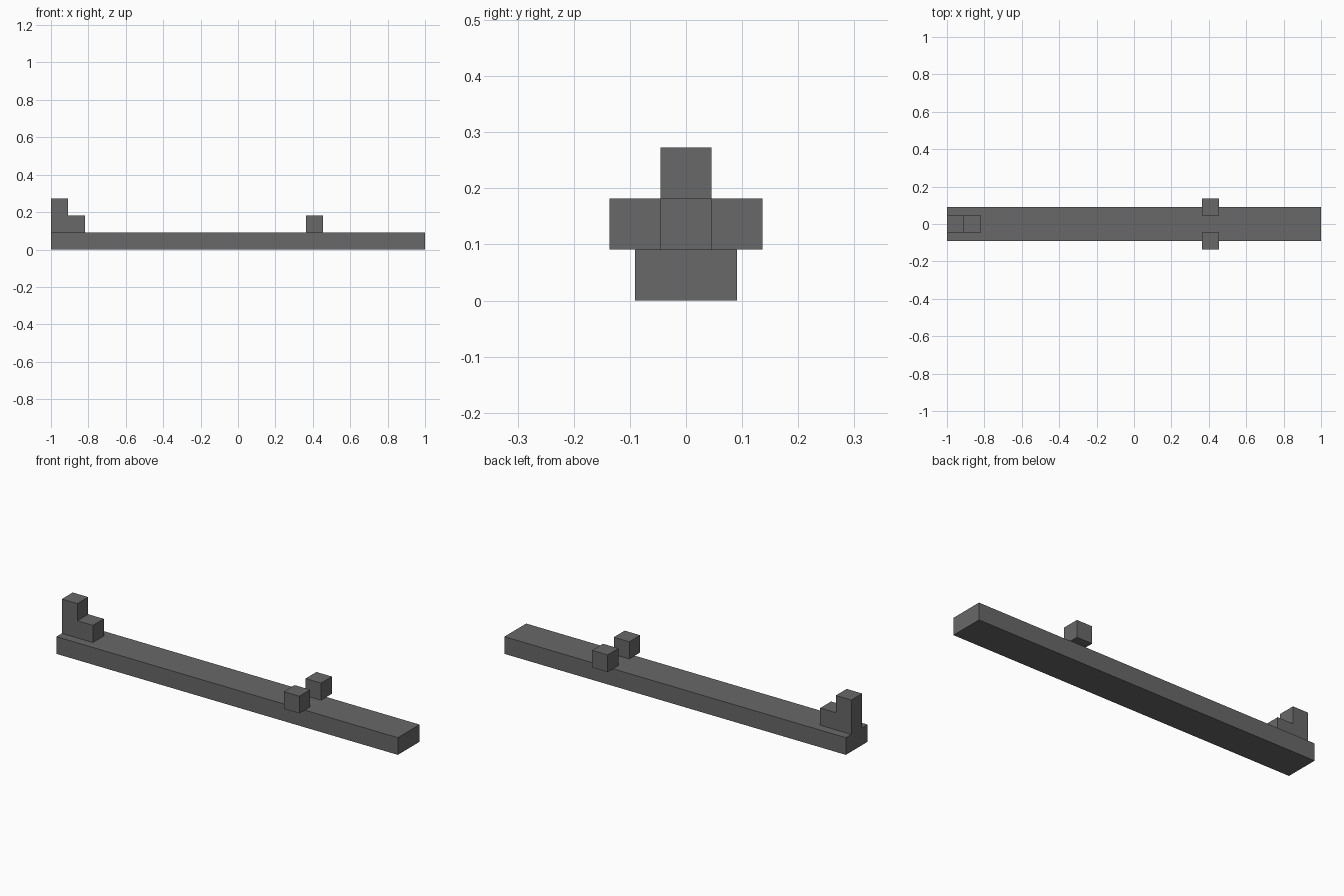
import bpy
import bmesh

if "Cube" in bpy.data.objects:
    bpy.data.objects.remove(bpy.data.objects["Cube"])

U = 2 / 22  # block unit: the bar is 22 units long

grey = bpy.data.materials.new("dark_grey")
grey.diffuse_color = (0.14, 0.14, 0.14, 1)
grey.use_nodes = True
grey.node_tree.nodes["Principled BSDF"].inputs["Base Color"].default_value = grey.diffuse_color


def extrude_profile(name, points, y0, y1):
    """Extrude an x-z outline (in block units) from y0 to y1."""
    bm = bmesh.new()
    face = bm.faces.new([bm.verts.new((x * U - 1, y0 * U, z * U)) for x, z in points])
    geom = bmesh.ops.extrude_face_region(bm, geom=[face])["geom"]
    verts = [g for g in geom if isinstance(g, bmesh.types.BMVert)]
    bmesh.ops.translate(bm, verts=verts, vec=(0, (y1 - y0) * U, 0))
    bmesh.ops.recalc_face_normals(bm, faces=bm.faces)
    mesh = bpy.data.meshes.new(name)
    bm.to_mesh(mesh)
    bm.free()
    mesh.materials.append(grey)
    obj = bpy.data.objects.new(name, mesh)
    bpy.context.collection.objects.link(obj)
    return obj


def box(name, x0, x1, y0, y1, z0, z1):
    return extrude_profile(name, [(x0, z0), (x1, z0), (x1, z1), (x0, z1)], y0, y1)


# Long base bar
box("base_bar", 0, 22, -1, 1, 0, 1)

# Stepped post at the left end
extrude_profile("stepped_end_post",
                [(0, 1), (2, 1), (2, 2), (1, 2), (1, 3), (0, 3)], -0.5, 0.5)

# Pair of blocks overhanging the bar's long edges
for side, y0 in (("front", -1.5), ("back", 0.5)):
    box(side + "_notch_block", 15, 16, y0, y0 + 1, 1, 2)
